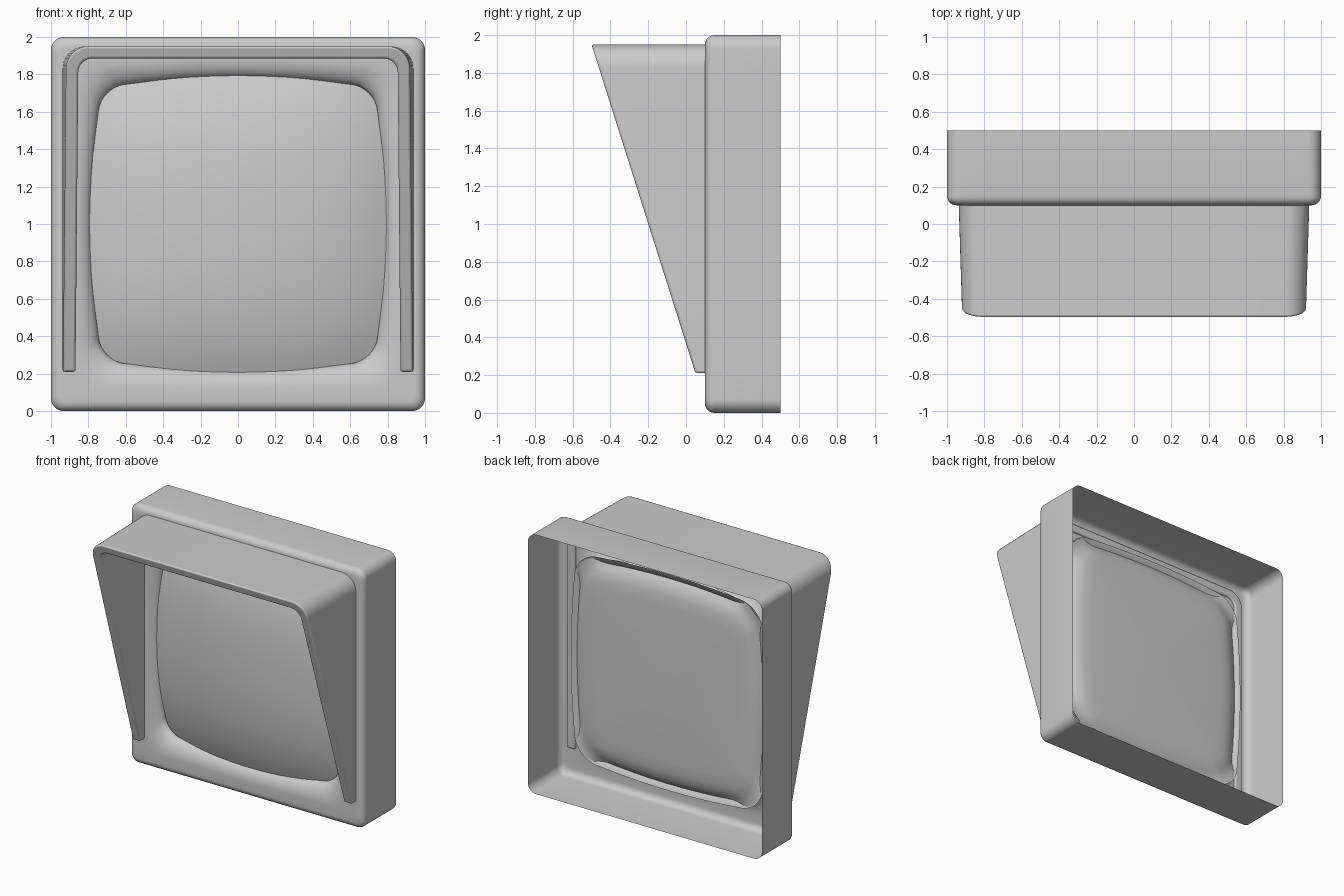
import bpy, bmesh, math

if "Cube" in bpy.data.objects:
    bpy.data.objects.remove(bpy.data.objects["Cube"])

ZC = 1.0  # height of the centre of the unit


def rounded_square(h, r, bow=0, side=14, arc=8):
    """Points (x, z) round a square of half size h, corner radius r, bowed sides."""
    pts = []
    k = h - bow
    for q in range(4):
        ca, sa = round(math.cos(q * math.pi / 2)), round(math.sin(q * math.pi / 2))
        local = [(k, -(k - r) + 2 * (k - r) * i / side) for i in range(side)]
        local += [(k - r + r * math.cos(a), k - r + r * math.sin(a))
                  for a in (math.pi / 2 * i / arc for i in range(arc))]
        for x, z in local:
            x, z = (x + bow * x / k * (1 - (z / k) ** 2), z + bow * z / k * (1 - (x / k) ** 2))
            pts.append((x * ca - z * sa, x * sa + z * ca))
    return pts


def finish(name, bm, angle):
    bmesh.ops.recalc_face_normals(bm, faces=bm.faces)
    mesh = bpy.data.meshes.new(name)
    bm.to_mesh(mesh)
    bm.free()
    ob = bpy.data.objects.new(name, mesh)
    bpy.context.collection.objects.link(ob)
    bpy.ops.object.select_all(action='DESELECT')
    ob.select_set(True)
    bpy.context.view_layer.objects.active = ob
    bpy.ops.object.shade_smooth_by_angle(angle=math.radians(angle))
    return ob


def skin(bm, loops, closed):
    for a, b in zip(loops, loops[1:]):
        for i in range(len(a) if closed else len(a) - 1):
            j = (i + 1) % len(a)
            bm.faces.new((a[i], a[j], b[j], b[i]))


def loft(name, rings, caps=False, angle=40):
    """Skin a list of (half size, corner radius, bow, depth or depth function)."""
    bm = bmesh.new()
    loops = [[bm.verts.new((x, y(x, z) if callable(y) else y, z + ZC))
              for x, z in rounded_square(h, r, bow)] for h, r, bow, y in rings]
    skin(bm, loops, True)
    if caps:
        bm.faces.new(loops[0])
        bm.faces.new(loops[-1])
    return finish(name, bm, angle)


# Housing: open-backed shell, rounded front edge, rolled lip round the lens
shell = [(1.0, .07, 0, .5)]
for i in range(7):
    a = math.pi / 2 * i / 6
    shell.append((.95 + .05 * math.cos(a), .07 - .02 * math.sin(a), 0, .15 - .05 * math.sin(a)))
for i in range(11):
    a = math.pi / 2 * i / 10
    shell.append((.885 - .105 * math.sin(a), .14 - .02 * math.sin(a), .01 + .04 * math.sin(a),
                  .18 - .08 * math.cos(a)))
shell += [(.785, .12, .05, .19), (.835, .16, .05, .212)]
loft("housing", shell)


# Lens: shallow dome at the front, pillow shape at the back
def dome(x, z):
    return .02 + .11 * (x * x + z * z) + .13 * (x ** 4 + z ** 4)


def lens_side(x, z):
    return max(dome(x, z) + .012, .19)


lens = [(.82 * t, .13 * t, .05 * t, dome) for t in (.02, .1, .2, .3, .4, .5, .6, .7, .8, .9, 1)]
lens += [(.8, .13, .05, lens_side), (.76, .13, .045, .215), (.73, .13, .04, .23),
         (.68, .13, .04, .242), (.6, .11, .03, .248), (.02, .004, 0, .248)]
loft("lens", lens, caps=True, angle=60)


# Visor: inverted U hood with a slanted front edge
def arch(hx, top, r, bottom=.21, arc=10):
    right = [(hx, bottom)]
    right += [(hx - r + r * math.cos(a), top - r + r * math.sin(a))
              for a in (math.pi / 2 * i / arc for i in range(arc + 1))]
    return right + [(-x, z) for x, z in reversed(right)]


def front_y(z):
    return .05 - .55 * (z - .21) / 1.74


bm = bmesh.new()
sections = []
for outer, inner in zip(arch(.937, 1.95, .12), arch(.87, 1.885, .075)):
    # cross-section corners: front outer, front inner, back inner, back outer
    sections.append([bm.verts.new((x * (1 + .02 * (y - .1) / .6), y, z))
                     for (x, z), y in ((outer, front_y(outer[1])), (inner, front_y(inner[1])),
                                       (inner, .115), (outer, .115))])
skin(bm, sections, True)
bm.faces.new(sections[0])
bm.faces.new(sections[-1])
visor = finish("visor", bm, 40)
bevel = visor.modifiers.new("soft_edges", 'BEVEL')
bevel.width = .012
bevel.segments = 3
bevel.limit_method = 'ANGLE'
bevel.angle_limit = math.radians(45)
